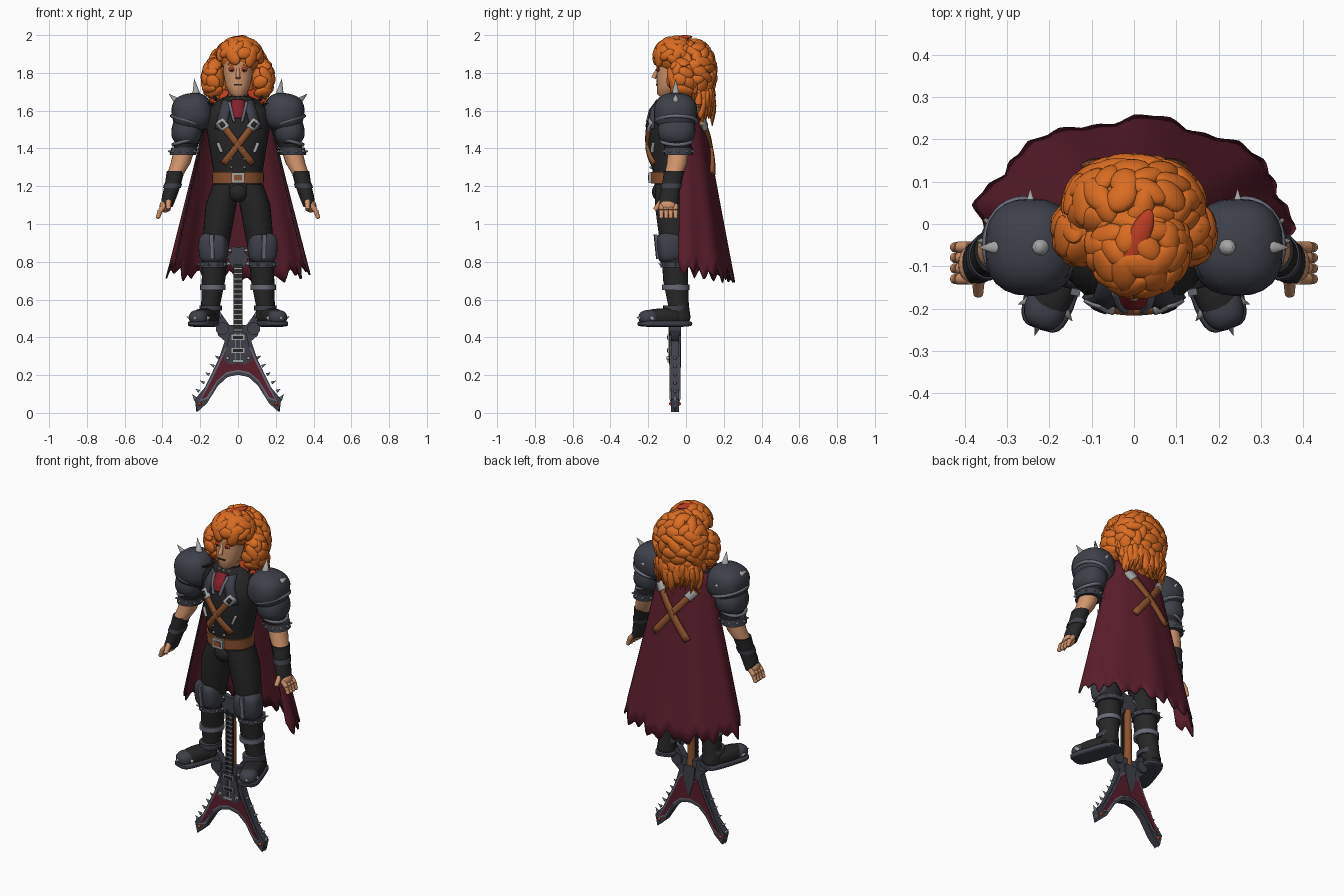
import bpy, bmesh, math, random
from mathutils import Vector, Matrix, Euler

if "Cube" in bpy.data.objects:
    bpy.data.objects.remove(bpy.data.objects["Cube"])

random.seed(4)

def material(name, *rgb):
    m = bpy.data.materials.new(name)
    m.diffuse_color = [((c / 255 + .055) / 1.055) ** 2.4 for c in rgb] + [1]
    m.use_nodes = True
    m.node_tree.nodes["Principled BSDF"].inputs["Base Color"].default_value = m.diffuse_color
    return m

HAIR = material("orange hair", 218, 108, 34)
RED = material("red", 190, 62, 34)
SKIN = material("skin", 208, 148, 108)
BLACK = material("black leather", 38, 38, 39)
SLATE = material("dark steel", 62, 64, 74)
TRIM = material("steel trim", 104, 107, 119)
SILVER = material("silver", 165, 165, 165)
BROWN = material("brown leather", 142, 82, 46)
WINE = material("wine red", 90, 29, 43)
SHIRT = material("crimson", 135, 32, 42)

def finish(name, bm, *mats):
    bmesh.ops.recalc_face_normals(bm, faces=bm.faces)
    me = bpy.data.meshes.new(name)
    bm.to_mesh(me)
    bm.free()
    for m in mats:
        me.materials.append(m)
    me.shade_smooth()
    me.set_sharp_from_angle(angle=math.radians(40))
    o = bpy.data.objects.new(name, me)
    bpy.context.collection.objects.link(o)
    return o

def ell(name, loc, rad, mat, rot=(0, 0, 0), p=1):
    """Ellipsoid; p below 1 makes it boxier."""
    bm = bmesh.new()
    bmesh.ops.create_uvsphere(bm, u_segments=24, v_segments=14, radius=1)
    for v in bm.verts:
        v.co = Vector([math.copysign(abs(c) ** p, c) * r for c, r in zip(v.co, rad)])
    bm.transform(Matrix.Translation(loc) @ Euler(rot).to_matrix().to_4x4())
    return finish(name, bm, mat)

def box(name, loc, size, mat, rot=(0, 0, 0)):
    bm = bmesh.new()
    bmesh.ops.create_cube(bm, size=1)
    bm.transform(Matrix.Translation(loc) @ Euler(rot).to_matrix().to_4x4() @ Matrix.Diagonal((*size, 1)))
    return finish(name, bm, mat)

def cones(name, items, mat, n=10):
    """One object of tapered rods, each (start, end, r1, r2)."""
    bm = bmesh.new()
    for a, b, r1, r2 in items:
        a, b = Vector(a), Vector(b)
        q = (b - a).to_track_quat('Z', 'Y').to_matrix().to_4x4()
        bmesh.ops.create_cone(bm, cap_ends=True, segments=n, radius1=r1, radius2=r2, depth=(b - a).length,
                              matrix=Matrix.Translation((a + b) / 2) @ q)
    return finish(name, bm, mat)

def loft(name, rings, mat, n=24, s=1):
    """Stacked ellipses (x, y, z, rx, ry), capped."""
    bm = bmesh.new()
    rows = [[bm.verts.new((s * x + rx * math.cos(i * math.tau / n), y + ry * math.sin(i * math.tau / n), z))
             for i in range(n)] for x, y, z, rx, ry in rings]
    for a, b in zip(rows, rows[1:]):
        for i in range(n):
            bm.faces.new((a[i], a[(i + 1) % n], b[(i + 1) % n], b[i]))
    bm.faces.new(rows[0])
    bm.faces.new(rows[-1])
    return finish(name, bm, mat)

def plate(name, pts, y0, y1, mat, mirror=True):
    """Outline in x, z extruded along y."""
    if mirror:
        pts = pts + [(-x, z) for x, z in reversed(pts) if x > 0]
    bm = bmesh.new()
    f = bm.faces.new([bm.verts.new((x, y0, z)) for x, z in pts])
    r = bmesh.ops.extrude_face_region(bm, geom=[f])
    bmesh.ops.translate(bm, vec=(0, y1 - y0, 0), verts=[v for v in r['geom'] if isinstance(v, bmesh.types.BMVert)])
    return finish(name, bm, mat)

def strip(name, p, q, w, mat, yf, thick=.014, n=10):
    """Strap from p to q in x, z, laid on the surface y = yf(x, z)."""
    p, q = Vector(p), Vector(q)
    d = (q - p).normalized()
    side = Vector((-d.y, d.x)) * w / 2
    bm = bmesh.new()
    rows = []
    for i in range(n + 1):
        c = p.lerp(q, i / n)
        rows.append([bm.verts.new((e.x, yf(e.x, e.y), e.y)) for e in (c - side, c, c + side)])
    for a, b in zip(rows, rows[1:]):
        for k in (0, 1):
            bm.faces.new((a[k], a[k + 1], b[k + 1], b[k]))
    m = finish(name, bm, mat).modifiers.new("thickness", 'SOLIDIFY')
    m.thickness, m.offset = thick, 0

# Torso, belt and vest
TORSO = [(0, -.07, 1.16, .12, .09), (0, -.07, 1.27, .13, .105), (0, -.07, 1.4, .15, .13), (0, -.07, 1.52, .17, .133),
         (0, -.065, 1.6, .165, .12), (0, -.06, 1.66, .1, .085), (0, -.06, 1.68, .05, .055)]
loft("vest", TORSO, BLACK, 32)

def chest(x, z):
    for a, b in zip(TORSO, TORSO[1:]):
        if a[2] <= z <= b[2]:
            t = (z - a[2]) / (b[2] - a[2])
            y, rx, ry = [a[k] + t * (b[k] - a[k]) for k in (1, 3, 4)]
            return y - ry * math.sqrt(max(0, 1 - (x / rx) ** 2)) - .004
    return -.16

loft("belt", [(0, -.07, 1.215, .136, .115), (0, -.07, 1.275, .138, .118)], BROWN, 32)
box("belt_buckle", (0, -.19, 1.245), (.07, .016, .056), SILVER)
box("buckle_middle", (0, -.197, 1.245), (.042, .008, .03), BROWN)
strip("shirt", (0, 1.655), (0, 1.56), .07, SHIRT, chest, .012)
ell("codpiece", (0, -.13, 1.17), (.055, .05, .055), BLACK)
for s in (1, -1):
    strip("lapel", (s * .055, 1.65), (s * .095, 1.5), .05, SLATE, chest, .016)
    strip("lapel_edge", (s * .045, 1.64), (s * .02, 1.54), .014, TRIM, chest, .02)
    strip("chest_strap", (s * .085, 1.53), (-s * .075, 1.32), .034, BROWN, chest, .022)
    strip("strap_buckle", (s * .095, 1.545), (s * .062, 1.505), .046, SILVER, chest, .028)
    strip("strap_buckle_middle", (s * .086, 1.535), (s * .07, 1.515), .024, BLACK, chest, .034)
    strip("pocket_bar", (s * .085, 1.38), (s * .105, 1.43), .01, SILVER, chest, .02)
    cones("vest_buttons", [((s * .035, chest(.035, z), z), (s * .035, chest(.035, z) - .012, z), .008, .004)
                           for z in (1.3, 1.345, 1.39)], SILVER)

# Neck, collar and head
loft("neck", [(0, -.06, 1.62, .05, .055), (0, -.06, 1.74, .05, .055)], SKIN)
loft("choker", [(0, -.06, 1.645, .062, .066), (0, -.06, 1.68, .058, .062)], BLACK)
cones("choker_spikes", [((.06 * math.sin(a), -.06 - .064 * math.cos(a), 1.662),
                         (.085 * math.sin(a), -.06 - .09 * math.cos(a), 1.665), .009, 0)
                        for a in [k * .45 for k in range(-3, 4)]], SILVER)
loft("head", [(0, -.11, 1.675, .025, .03), (0, -.1, 1.69, .046, .053), (0, -.085, 1.735, .066, .07),
              (0, -.075, 1.79, .077, .08), (0, -.07, 1.88, .08, .085)], SKIN)
cones("nose", [((0, -.148, 1.825), (0, -.172, 1.772), .008, .013)], SKIN)
box("mouth", (0, -.153, 1.737), (.042, .012, .007), BLACK)
for s in (1, -1):
    ell("eye_paint", (s * .031, -.147, 1.818), (.019, .008, .013), RED)
    ell("eye", (s * .031, -.152, 1.816), (.009, .006, .006), BLACK)
    box("eyebrow", (s * .033, -.15, 1.842), (.04, .014, .01), HAIR, (0, -s * .3, 0))
    box("collar_wing", (s * .095, -.045, 1.675), (.075, .012, .085), RED, (-.3, -s * .35, s * .5))
    box("collar_edge", (s * .125, -.05, 1.69), (.012, .02, .08), BLACK, (-.3, s * .4, s * .5))

# Hair: rounded masses covered with overlapping curls
MASSES = [((.01, -.055, 1.885), (.11, .105, .095), 60), ((0, .045, 1.8), (.155, .105, .165), 90),
          ((0, .07, 1.67), (.125, .07, .1), 50), ((.125, -.02, 1.77), (.055, .065, .09), 26),
          ((-.125, -.02, 1.77), (.055, .065, .09), 26)]
bm = bmesh.new()

def blob(c, rad, rot):
    mat = Matrix.Translation(c) @ rot.to_4x4() @ Matrix.Diagonal((*rad, 1))
    bmesh.ops.create_uvsphere(bm, u_segments=14, v_segments=9, radius=1, matrix=mat)

for c, r, n in MASSES:
    blob(c, r, Matrix.Identity(3))
    for i in range(n):
        h = 1 - 2 * (i + .5) / n
        a, k = i * 2.39996, math.sqrt(1 - h * h)
        d = Vector((k * math.cos(a), k * math.sin(a), h))
        p = Vector(c) + Vector([u * v for u, v in zip(d, r)])
        inside = any(sum(((p[j] - c2[j]) / r2[j]) ** 2 for j in range(3)) < .8 for c2, r2, _ in MASSES if c2 != c)
        if inside or (p.y < -.03 and p.z < 1.875 and abs(p.x) < .11):
            continue
        nrm = Vector([u / v for u, v in zip(d, r)])
        rot = nrm.to_track_quat('Z', 'Y').to_matrix() @ Matrix.Rotation(random.uniform(0, 3.1), 3, 'Z')
        blob(p, (random.uniform(.04, .055), random.uniform(.026, .036), .019), rot)
for i in range(17):
    a = math.radians(-110 + 220 * i / 16)
    x, y, z = .135 * math.sin(a), .055 + .085 * math.cos(a), 1.63 + random.uniform(-.02, .03)
    if abs(a) > 1.5:
        z += .1
    blob((x, y, z), (.024, .02, .065), Euler((random.uniform(-.2, .2), random.uniform(-.3, .3), 0)).to_matrix())
    bmesh.ops.create_cone(bm, segments=8, radius1=0, radius2=.02, depth=.09,
                          matrix=Matrix.Translation((x, y, z - .06)) @ Matrix.Rotation(random.uniform(-.4, .4), 4, 'Y'))
finish("hair", bm, HAIR)
ell("scalp_parting", (.01, -.035, 1.984), (.026, .075, .014), RED, (.1, 0, -.4))

# Cape: flared half cone with folds and a ragged hem
def cape_radii(z):
    t = (1.64 - z) / .98
    return .15 + .235 * t, .085 + .165 * t, -.005 + .01 * t

bm = bmesh.new()
rows = []
NU, NV = 80, 14
for i in range(NU + 1):
    u = 2 * i / NU - 1
    a = u * math.radians(101)
    tooth = abs((i * 15 / NU) % 1 - .5) * 2
    hem = .69 + .06 * abs(u) ** 2 + .05 * tooth + .018 * math.sin(i * .55)
    row = []
    for j in range(NV + 1):
        t = j / NV
        z = 1.64 + (hem - 1.64) * t
        rx, ry, yc = cape_radii(z)
        f = 1 + .035 * t * math.sin(u * 15 + .6)
        row.append(bm.verts.new((rx * f * math.sin(a), yc + ry * f * math.cos(a), z)))
    rows.append(row)
for a, b in zip(rows, rows[1:]):
    for j in range(NV):
        bm.faces.new((a[j], a[j + 1], b[j + 1], b[j]))
m = finish("cape", bm, WINE, BLACK).modifiers.new("thickness", 'SOLIDIFY')
m.thickness, m.offset, m.material_offset_rim = .008, 0, 1

def cape_back(x, z):
    rx, ry, yc = cape_radii(z)
    return yc + ry * math.sqrt(max(0, 1 - (x / rx) ** 2)) + .012

for s in (1, -1):
    strip("back_strap", (s * .12, 1.55), (-s * .11, 1.27), .036, BROWN, cape_back, .018)
    strip("back_buckle", (s * .115, 1.545), (s * .085, 1.508), .048, SILVER, cape_back, .026)

for s in (1, -1):
    # Arms and shoulder armour
    loft("sleeve", [(.2, -.06, 1.64, .07, .08), (.255, -.05, 1.5, .075, .085), (.285, -.04, 1.37, .058, .065)], BLACK, s=s)
    ell("shoulder_plate", (s * .243, -.055, 1.59), (.108, .115, .103), SLATE, (0, s * .15, 0), .8)
    ell("upper_arm_plate", (s * .272, -.05, 1.495), (.08, .1, .085), SLATE, (0, -s * .2, 0), .85)
    for x, z, r, k in ((.262, 1.545, .092, .3), (.278, 1.44, .068, -.3)):
        bpy.ops.mesh.primitive_torus_add(location=(s * x, -.05, z), rotation=(0, -s * k, 0), major_radius=r,
                                         minor_radius=.01, major_segments=32, minor_segments=8)
        ring = bpy.context.object
        ring.name, ring.scale = "armour_trim", (1, 1.14, 1)
        ring.data.materials.append(TRIM)
        ring.data.shade_smooth()
    cones("shoulder_spikes", [((s * .22, -.055, 1.68), (s * .232, -.055, 1.77), .023, 0),
                              ((s * .31, -.055, 1.64), (s * .368, -.055, 1.69), .023, 0),
                              ((s * .245, .04, 1.6), (s * .245, .085, 1.62), .014, 0)], SILVER)
    loft("elbow_band", [(.283, -.04, 1.405, .07, .076), (.292, -.04, 1.365, .07, .076)], SLATE, s=s)
    cones("elbow_studs", [((s * .288 + .066 * math.cos(a), -.04 + .072 * math.sin(a), 1.385),
                           (s * .288 + .082 * math.cos(a), -.04 + .088 * math.sin(a), 1.385), .009, .003)
                          for a in [k * math.tau / 10 for k in range(10)]], SILVER, 8)
    loft("forearm", [(.285, -.04, 1.39, .055, .056), (.305, -.048, 1.32, .052, .054), (.338, -.07, 1.25, .042, .046)], SKIN, s=s)
    loft("glove", [(.33, -.062, 1.28, .047, .055), (.347, -.078, 1.2, .042, .05), (.362, -.088, 1.15, .04, .052),
                   (.378, -.093, 1.09, .032, .05)], BLACK, s=s)
    loft("wrist_strap", [(.343, -.074, 1.215, .048, .056), (.35, -.08, 1.19, .047, .055)], SLATE, s=s)
    ell("palm", (s * .385, -.095, 1.095), (.03, .045, .035), SKIN)
    for k in range(4):
        y = -.055 - .025 * k
        cones("finger", [((s * .387, y, 1.1), (s * .412, y, 1.07), .014, .014),
                         ((s * .412, y, 1.07), (s * .422, y, 1.04), .014, .011)], SKIN)
        ell("fingertip", (s * .423, y, 1.039), (.012, .012, .012), SKIN)
    cones("thumb", [((s * .368, -.12, 1.13), (s * .368, -.165, 1.075), .017, .012)], SKIN)

    # Legs, knee armour and boots
    loft("leg", [(.065, -.07, 1.21, .068, .095), (.09, -.07, 1.1, .082, .095), (.11, -.065, .95, .074, .08),
                 (.125, -.06, .83, .066, .068), (.13, -.055, .7, .062, .066), (.145, -.04, .57, .05, .055),
                 (.15, -.04, .5, .055, .065)], BLACK, s=s)
    ell("knee_plate", (s * .13, -.088, .875), (.076, .066, .082), SLATE, (.1, 0, s * .2), .6)
    box("knee_ridge", (s * .137, -.155, .88), (.022, .016, .13), TRIM, (.1, 0, s * .2))
    for z, r, c in ((.785, .074, SLATE), (.665, .067, TRIM), (.555, .06, SLATE)):
        x = .13 + max(0, .7 - z) * .1
        loft("leg_band", [(x, -.055, z - .014, r, r + .006), (x, -.055, z + .014, r, r + .006)], c, s=s)
    cones("leg_studs", [((s * .13 + .07 * math.cos(a), -.055 + .076 * math.sin(a), .785),
                         (s * .13 + .092 * math.cos(a), -.055 + .098 * math.sin(a), .79), .009, 0)
                        for a in [k * math.tau / 10 for k in range(10)]], SILVER, 8)
    yaw = s * .32
    ell("boot", (s * .178, -.115, .505), (.055, .135, .048), BLACK, (0, 0, yaw), .85)
    ell("toe_cap", (s * .208, -.195, .505), (.05, .056, .04), SLATE, (0, 0, yaw), .85)
    ell("heel_counter", (s * .15, -.03, .505), (.05, .05, .045), BLACK, (0, 0, yaw), .8)
    ell("sole", (s * .178, -.112, .472), (.062, .145, .017), SLATE, (0, 0, yaw), .5)
    cones("boot_spikes", [((s * .222, -.225, .5), (s * .235, -.265, .505), .014, 0),
                          ((s * .245, -.18, .5), (s * .275, -.19, .51), .013, 0),
                          ((s * .165, -.205, .5), (s * .145, -.23, .51), .013, 0)], SILVER)

# Guitar with swept wings
BODY = [(0, .465), (.045, .465), (.085, .52), (.115, .46), (.105, .41), (.07, .38), (.1, .29), (.175, .135), (.23, .07),
        (.215, .005), (.165, .05), (.105, .145), (.055, .19), (0, .202)]
plate("guitar_body", BODY, -.08, -.036, SLATE)
for side, y in ((-1, -.08), (1, -.036)):
    for c, t, g in ((TRIM, .004, .009), (WINE, .007, 0)):
        plate("wing_panel", [(0, .32 + g), (.04, .36 + g), (.062 + g, .34), (.088 + g, .28), (.165 + g, .125),
                             (.197 + g, .07 - g), (.165 - g, .085 - g), (.11, .172 - g), (.06, .215 - g), (0, .228 - g)],
              y, y + side * t, c)
plate("pickguard", [(0, .43), (.045, .42), (.058, .36), (.075, .28), (.04, .255), (0, .265)], -.08, -.09, SLATE)
plate("back_spear", [(0, .43), (.04, .42), (.03, .33), (0, .24)], -.036, -.026, SLATE)
cones("guitar_neck", [((0, -.052, .4), (0, -.052, .78), .024, .02)], BROWN, 16)
box("fretboard", (0, -.079, .585), (.046, .014, .4), BLACK)
for k in range(13):
    box("fret", (0, -.087, .44 + k * .027), (.044, .006, .005), SILVER)
for k in (-1, 0, 1):
    box("string", (k * .011, -.093, .54), (.002, .003, .54), SILVER)
plate("headstock", [(0, .875), (.04, .885), (.034, .85), (.056, .83), (.045, .79), (.024, .76), (0, .755)], -.078, -.05, SLATE)
for z in (.33, .4):
    box("pickup", (0, -.091, z), (.07, .012, .028), SILVER)
    box("pickup_middle", (0, -.096, z), (.054, .008, .016), BLACK)
box("bridge", (0, -.092, .275), (.06, .014, .014), SILVER)
for s in (1, -1):
    cones("tuning_pegs", [((s * .035, -.064, z), (s * .068, -.064, z), .007, .01) for z in (.79, .825, .86)], SILVER)
    cones("horn_bosses", [((s * .083, -.09, .445), (s * .083, -.026, .445), .034, .034)], SLATE, 20)
    cones("knobs", [((s * .055, -.087, .29), (s * .055, -.102, .29), .011, .008)], SILVER)
    ell("wing_gem", (s * .203, -.058, .048), (.014, .032, .014), RED)
    cones("guitar_spikes", [((s * (.1 + .13 * t), -.058, .29 - .22 * t), (s * (.123 + .13 * t), -.058, .303 - .22 * t), .009, 0)
                            for t in (0, .2, .4, .6, .8)]
          + [((s * .085, -.058, .5), (s * .1, -.058, .545), .012, 0), ((s * .213, -.058, .05), (s * .222, -.058, .003), .012, 0),
             ((s * .222, -.058, .07), (s * .243, -.058, .1), .012, 0)], TRIM)
